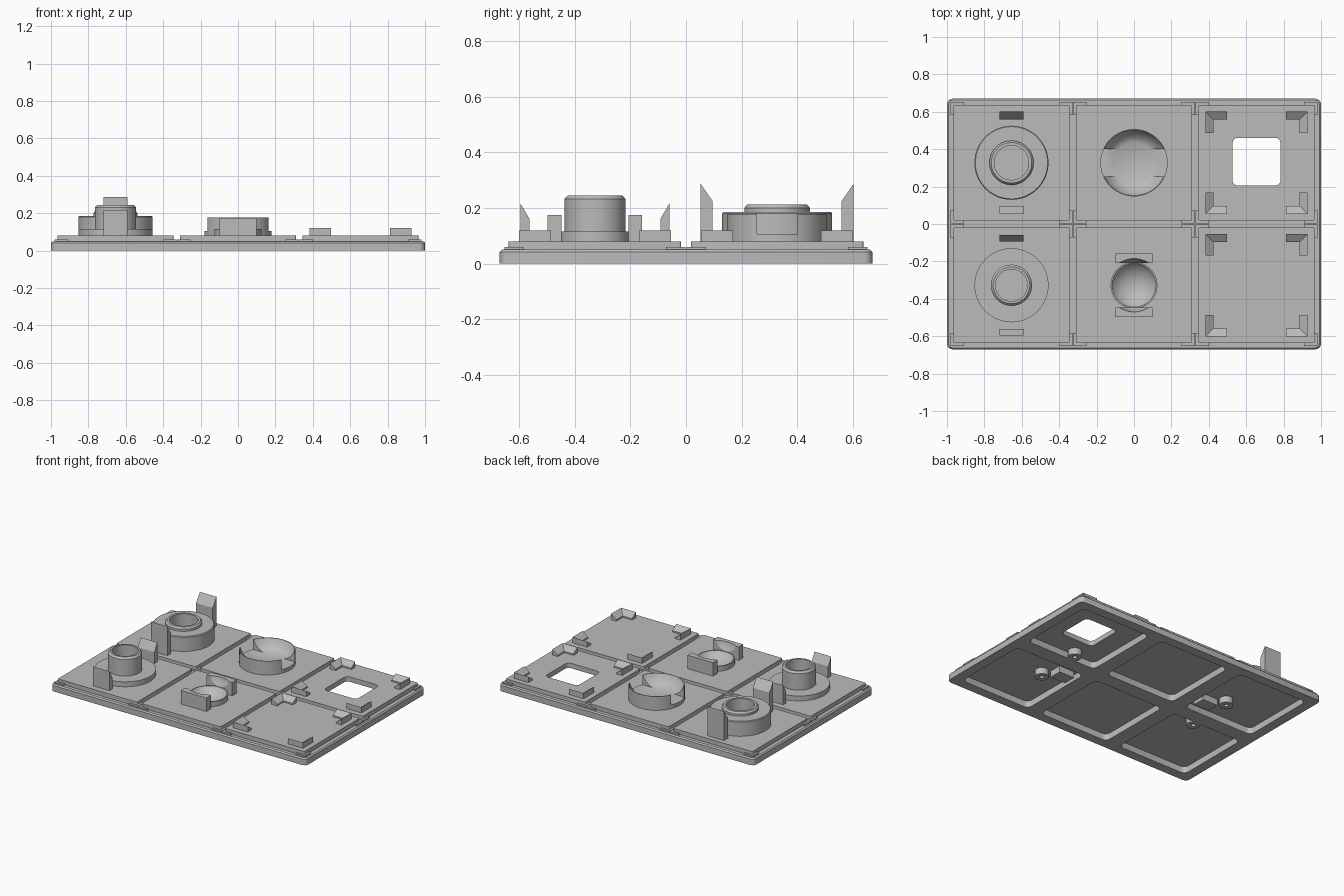
import bpy, bmesh, math
from mathutils import Vector

if "Cube" in bpy.data.objects:
    bpy.data.objects.remove(bpy.data.objects["Cube"], do_unlink=True)

grey = bpy.data.materials.new("plain_grey")
grey.use_nodes = True
grey.diffuse_color = (0.5, 0.5, 0.5, 1)
grey.node_tree.nodes["Principled BSDF"].inputs["Base Color"].default_value = (0.5, 0.5, 0.5, 1)

PX, PY = 0.655, 0.3275      # cell pitch in x, half pitch in y
TOP, FRAME = 0.08, 0.045    # panel top and frame top
parts = []


def finish(name, bm, cutter=False):
    bmesh.ops.remove_doubles(bm, verts=bm.verts, dist=1e-5)
    bmesh.ops.recalc_face_normals(bm, faces=bm.faces)
    mesh = bpy.data.meshes.new(name)
    bm.to_mesh(mesh)
    bm.free()
    mesh.materials.append(grey)
    ob = bpy.data.objects.new(name, mesh)
    bpy.context.collection.objects.link(ob)
    if cutter:
        ob.hide_render = True
    else:
        parts.append(ob)
    return ob


def slab(name, cx, cy, hx, hy, z0, z1, r=0.0, bevel=0.0, cutter=False):
    """Upright block with rounded corners and an optional bevelled top rim."""
    pts = []
    steps = 5 if r else 1
    for q, (sx, sy) in enumerate(((1, 1), (-1, 1), (-1, -1), (1, -1))):
        for i in range(steps):
            a = (q + i / max(steps - 1, 1)) * math.pi / 2
            pts.append((cx + sx * (hx - r) + r * math.cos(a), cy + sy * (hy - r) + r * math.sin(a)))
    bm = bmesh.new()
    face = bm.faces.new([bm.verts.new((x, y, z0)) for x, y in pts])
    ext = bmesh.ops.extrude_face_region(bm, geom=[face], use_keep_orig=True)["geom"]
    up = [v for v in ext if isinstance(v, bmesh.types.BMVert)]
    bmesh.ops.translate(bm, verts=up, vec=(0, 0, z1 - z0))
    if bevel:
        rim = [e for e in bm.edges if all(v.co.z > z1 - 1e-4 for v in e.verts)]
        bmesh.ops.bevel(bm, geom=rim, offset=bevel, segments=1, affect='EDGES')
    return finish(name, bm, cutter)


def lathe(name, cx, cy, profile, n=64):
    """Closed radius/height profile turned about a vertical axis."""
    bm = bmesh.new()
    rings = [[bm.verts.new((cx + r * math.cos(t * math.tau / n), cy + r * math.sin(t * math.tau / n), z))
              for t in range(n)] for r, z in profile]
    for k in range(len(rings)):
        a, b = rings[k], rings[(k + 1) % len(rings)]
        if profile[k][0] == 0 and profile[(k + 1) % len(rings)][0] == 0:
            continue
        for i in range(n):
            j = (i + 1) % n
            bm.faces.new((a[i], a[j], b[j], b[i]))
    return finish(name, bm)


def hook(name, cx, cy, turn, inner, outer, side, width, z0, z_in, z_out):
    """Upright tab facing outward at a quarter turn, its top sloping inward."""
    a = turn * math.pi / 2
    out, lat = Vector((math.cos(a), math.sin(a), 0)), Vector((-math.sin(a), math.cos(a), 0))
    bm = bmesh.new()
    ends = []
    for s in (-0.5, 0.5):
        base = Vector((cx, cy, 0)) + lat * (side + s * width)
        ends.append([bm.verts.new(base + out * u + Vector((0, 0, z))) for u, z in
                     ((inner, z0), (outer, z0), (outer, z_out), (inner, z_in))])
    for loop in ends:
        bm.faces.new(loop)
    for i in range(4):
        j = (i + 1) % 4
        bm.faces.new((ends[0][i], ends[0][j], ends[1][j], ends[1][i]))
    return finish(name, bm)


def cut(ob, cutters):
    for c in cutters:
        m = ob.modifiers.new("cut", 'BOOLEAN')
        m.operation, m.solver, m.object = 'DIFFERENCE', 'EXACT', c
    bpy.context.view_layer.update()
    ev = ob.evaluated_get(bpy.context.evaluated_depsgraph_get())
    mesh = bpy.data.meshes.new_from_object(ev)
    ob.modifiers.clear()
    ob.data = mesh


def discard(cutters):
    for c in cutters:
        bpy.data.objects.remove(c, do_unlink=True)


cells = [(i, j, i * PX, j * PY) for i in (-1, 0, 1) for j in (-1, 1)]

# Frame with six open pockets underneath
frame = slab("base_frame", 0, 0, 1.0, 0.67, 0, 0.05, 0.03, 0.008)
pockets = [slab("pocket_cutter", x, y, 0.275, 0.275, -0.1, 0.2, 0.035, cutter=True) for _, _, x, y in cells]
cut(frame, pockets)
discard(pockets)

# Panels and the small clips around their corners
panels = {}
for i, j, x, y in cells:
    panels[i, j] = slab("cell_panel", x, y, 0.31, 0.31, FRAME, TOP, 0.008)
    for turn in range(4):
        for s in (-1, 1):
            hook("corner_clip", x, y, turn, 0.308, 0.325, s * 0.29, 0.07, FRAME, 0.06, 0.06)

# Square window
window = slab("window_cutter", PX, 0.333, 0.128, 0.128, -0.1, 0.3, 0.028, cutter=True)
cut(panels[1, 1], [window])
discard([window])

# Corner posts
for y in (-PY, PY):
    for turn in range(4):
        for s in (-1, 1):
            hook("corner_post", PX, y, turn, 0.23, 0.273, s * 0.2155, 0.115, TOP, 0.09, 0.12)

# Front socket: low flange with a tall tube
lathe("tall_tube_socket", -PX, -PY, [
    (0, TOP), (0.198, TOP), (0.198, 0.115), (0.11, 0.115), (0.11, 0.232),
    (0.098, 0.245), (0.085, 0.245), (0.085, 0.1), (0, 0.1)])
# Back socket: thick flange with a short ring
lathe("short_ring_socket", -PX, PY, [
    (0, TOP), (0.198, TOP), (0.198, 0.18), (0.193, 0.185), (0.118, 0.185), (0.118, 0.2),
    (0.108, 0.212), (0.092, 0.212), (0.092, 0.11), (0, 0.11)])
for turn in (1, 3):
    hook("low_snap_hook", -PX, -PY, turn, 0.235, 0.268, 0, 0.13, TOP, 0.16, 0.217)
    hook("high_snap_hook", -PX, PY, turn, 0.232, 0.275, 0, 0.13, TOP, 0.225, 0.287)

# Notched cup
cup = lathe("notched_cup", 0, PY, [
    (0, TOP), (0.18, TOP), (0.18, 0.178), (0.176, 0.178), (0.166, 0.155),
    (0.15, 0.133), (0.132, 0.117), (0.11, 0.105), (0, 0.105)])
notch = slab("notch_cutter", 0, PY, 0.3, 0.073, 0.106, 0.3, cutter=True)
cut(cup, [notch])
discard([notch])

# Ball seat with two side grips
seat = lathe("ball_seat", 0, -PY, [(0, 0.07), (0.125, 0.07), (0.125, 0.115), (0, 0.115)])
grips = [hook("ball_grip", 0, -PY, t, 0.12, 0.17, 0, 0.2, TOP, 0.175, 0.175) for t in (1, 3)]
bm = bmesh.new()
bmesh.ops.create_uvsphere(bm, u_segments=48, v_segments=32, radius=0.145)
bmesh.ops.translate(bm, verts=bm.verts, vec=(0, -PY, 0.2))
ball = finish("ball_cutter", bm, cutter=True)
for ob in [seat, panels[0, -1]] + grips:
    cut(ob, [ball])
discard([ball])

# Underside screw bosses and blocks
for s in (-1, 1):
    for y in (0.09, -0.24):
        lathe("screw_boss", s * 0.57, s * y, [(0.015, 0), (0.045, 0), (0.045, 0.05), (0.015, 0.05)], 32)
    slab("underside_block", s * 0.465, -s * 0.16, 0.06, 0.045, 0, 0.05)

bpy.ops.object.select_all(action='DESELECT')
for ob in parts:
    ob.select_set(True)
bpy.context.view_layer.objects.active = frame
bpy.ops.object.shade_smooth_by_angle(angle=math.radians(30))
